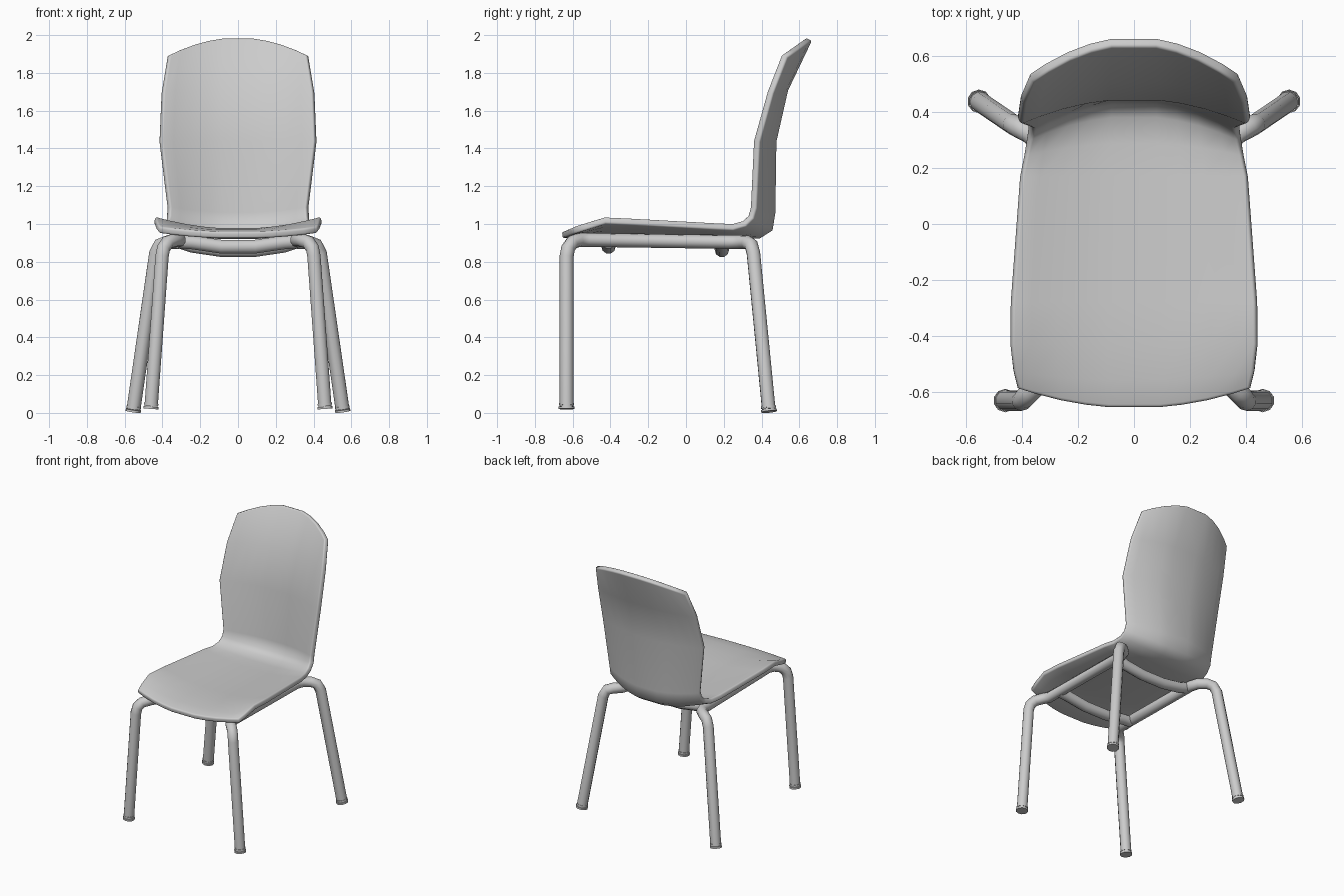
import bpy, bmesh
from mathutils import Vector

if "Cube" in bpy.data.objects:
    bpy.data.objects.remove(bpy.data.objects["Cube"])


def smooth(ob, angle=1.0):
    bpy.ops.object.select_all(action='DESELECT')
    ob.select_set(True)
    bpy.context.view_layer.objects.active = ob
    bpy.ops.object.shade_smooth_by_angle(angle=angle)


def add_mesh(name, mesh):
    ob = bpy.data.objects.new(name, mesh)
    bpy.context.collection.objects.link(ob)
    return ob


def tube(name, points, radius):
    """Round bent tube along a list of points."""
    cu = bpy.data.curves.new(name, 'CURVE')
    cu.dimensions = '3D'
    cu.bevel_depth = radius
    cu.bevel_resolution = 3
    cu.use_fill_caps = True
    sp = cu.splines.new('POLY')
    sp.points.add(len(points) - 1)
    for p, co in zip(sp.points, points):
        p.co = (*co, 1)
    tmp = add_mesh(name + "_path", cu)
    bpy.context.view_layer.update()
    mesh = bpy.data.meshes.new_from_object(
        tmp.evaluated_get(bpy.context.evaluated_depsgraph_get()))
    bpy.data.objects.remove(tmp)
    ob = add_mesh(name, mesh)
    smooth(ob)
    return ob


# Shell: each row is centre (y, z), edge (y, z), half width
rows = [
    (-.660, .958, -.590, .985, .415),
    (-.560, .968, -.530, 1.005, .428),
    (-.430, .975, -.430, 1.037, .437),
    (-.280, .970, -.280, 1.030, .435),
    (.170, .957, .170, 1.005, .402),
    (.290, .953, .245, 1.002, .385),
    (.385, .957, .300, 1.018, .370),
    (.430, .985, .328, 1.045, .362),
    (.442, 1.060, .340, 1.090, .360),
    (.447, 1.440, .357, 1.440, .405),
    (.510, 1.720, .430, 1.700, .395),
    (.640, 1.990, .505, 1.895, .362),
]
half = [.22, .42, .63, .84, 1]
cols = [-t for t in reversed(half)] + half
bm = bmesh.new()
grid = []
for cy, cz, ey, ez, w in rows:
    grid.append([bm.verts.new((t * w, cy + (ey - cy) * t * t, cz + (ez - cz) * t * t))
                 for t in cols])
for a, b in zip(grid, grid[1:]):
    for i in range(len(cols) - 1):
        bm.faces.new((a[i], a[i + 1], b[i + 1], b[i]))
mesh = bpy.data.meshes.new("seat_shell")
bm.to_mesh(mesh)
bm.free()
shell = add_mesh("seat_shell", mesh)
sol = shell.modifiers.new("thickness", 'SOLIDIFY')
sol.thickness = .036
sol.offset = -1
sol.use_even_offset = True
bev = shell.modifiers.new("rounded_rim", 'BEVEL')
bev.width = .011
bev.segments = 3
bev.limit_method = 'ANGLE'
bev.angle_limit = 1.05
smooth(shell, 1.05)

# Side frames: front leg, rail and rear leg bent from one tube
path = [(.460, -.632, .035), (.402, -.632, .830), (.394, -.624, .872),
        (.372, -.602, .903), (.335, -.565, .916), (.312, -.520, .916),
        (.312, .230, .905), (.330, .285, .905), (.375, .325, .903),
        (.412, .345, .890), (.434, .357, .845), (.553, .438, .020)]
for side, s in (("right", 1), ("left", -1)):
    pts = [Vector((s * x, y, z)) for x, y, z in path]
    tube(side + "_leg_frame", pts, .037)
    # Foot caps in line with each leg
    for part, end, nxt in (("front", pts[0], pts[1]), ("rear", pts[-1], pts[-2])):
        d = (nxt - end).normalized()
        tube(f"{side}_{part}_foot", [end - d * .014, end - d * .002], .042)
        tube(f"{side}_{part}_foot_collar", [end + d * .006, end + d * .016], .040)

# Curved cross bars under the seat
for name, y, z in (("front_cross_bar", -.41, .880), ("rear_cross_bar", .19, .862)):
    bar = [(.312, y, .908), (.24, y, z + .022), (.09, y, z)]
    tube(name, bar + [(-x, yy, zz) for x, yy, zz in reversed(bar)], .038)
